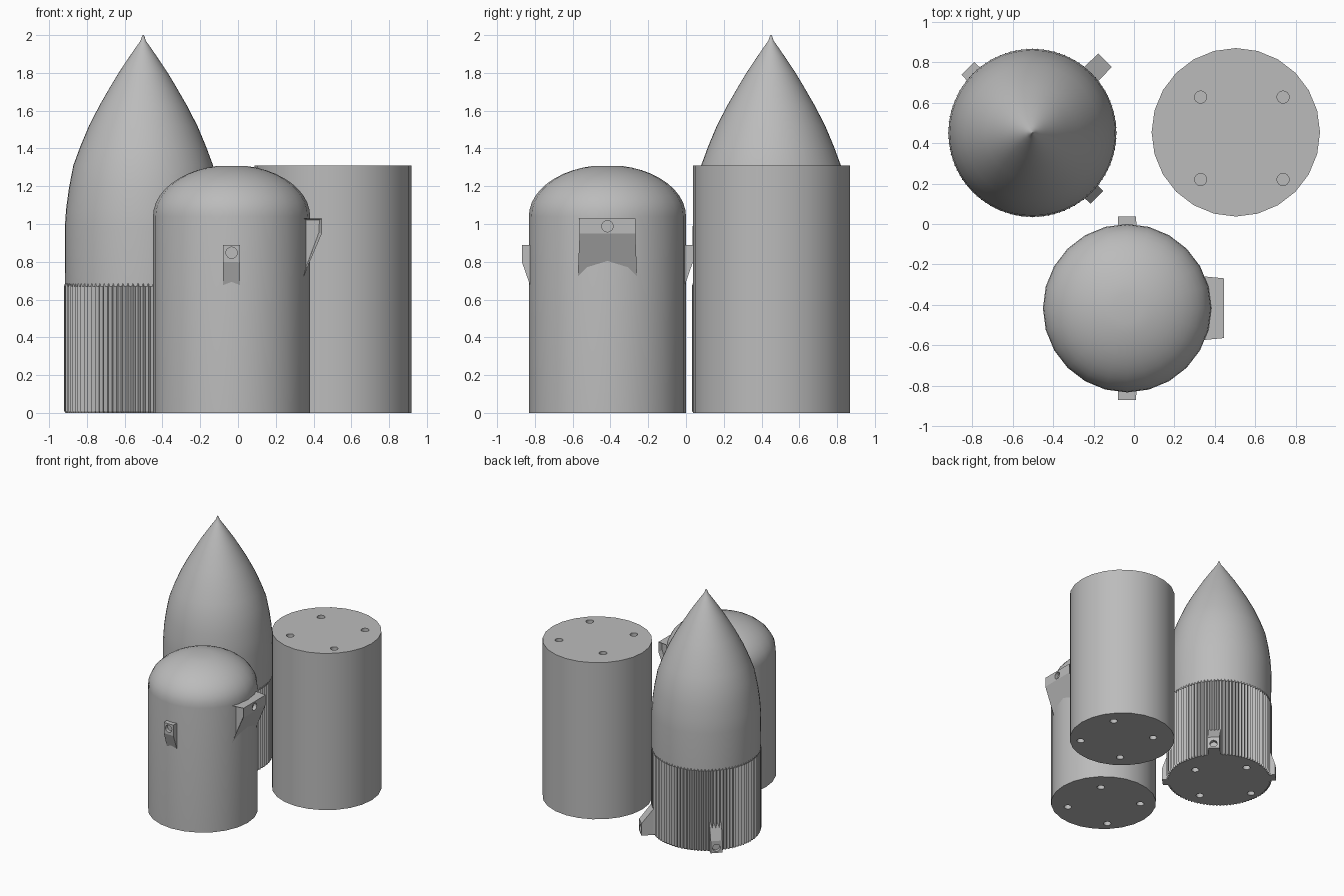
import bpy, bmesh
from math import sin, cos, pi, radians
from mathutils import Matrix, Vector

cube = bpy.data.objects.get("Cube")
if cube:
    bpy.data.objects.remove(cube, do_unlink=True)

grey = bpy.data.materials.new("plain_grey")
grey.use_nodes = True
grey.diffuse_color = (0.5, 0.5, 0.5, 1)
grey.node_tree.nodes["Principled BSDF"].inputs["Base Color"].default_value = (0.5, 0.5, 0.5, 1)

RADIUS = 0.416
HOLE = 0.03


def finish(name, bm, matrix=Matrix()):
    """Turn a bmesh into a named grey object."""
    bmesh.ops.recalc_face_normals(bm, faces=bm.faces)
    bm.transform(matrix)
    mesh = bpy.data.meshes.new(name)
    bm.to_mesh(mesh)
    bm.free()
    mesh.materials.append(grey)
    obj = bpy.data.objects.new(name, mesh)
    bpy.context.collection.objects.link(obj)
    return obj


def activate(obj):
    bpy.ops.object.select_all(action='DESELECT')
    obj.select_set(True)
    bpy.context.view_layer.objects.active = obj


def smooth(obj):
    activate(obj)
    bpy.ops.object.shade_smooth_by_angle(angle=radians(30))


def lathe(name, profile, centre, sides, tooth=0.0):
    """Revolve (radius, height) points; tooth sinks every other column."""
    bm = bmesh.new()
    rings = []
    for r, z in profile:
        ring = []
        for i in range(sides):
            a = 2 * pi * i / sides
            rr = r - tooth * (i % 2)
            ring.append(bm.verts.new((rr * cos(a), rr * sin(a), z)))
        rings.append(ring)
    for low, high in zip(rings, rings[1:]):
        for i in range(sides):
            j = (i + 1) % sides
            bm.faces.new((low[i], low[j], high[j], high[i]))
    bm.faces.new(rings[0])
    bm.faces.new(rings[-1])
    return finish(name, bm, Matrix.Translation((*centre, 0)))


def drill(obj, spots, axis, depth):
    """Sink round blind holes at the given spots, along axis."""
    bm = bmesh.new()
    turn = Vector((0, 0, 1)).rotation_difference(Vector(axis)).to_matrix().to_4x4()
    for spot in spots:
        bmesh.ops.create_cone(bm, cap_ends=True, segments=16, radius1=HOLE, radius2=HOLE,
                              depth=2 * depth, matrix=Matrix.Translation(spot) @ turn)
    cutter = finish("hole_cutter", bm)
    cutter.hide_render = True
    mod = obj.modifiers.new("holes", 'BOOLEAN')
    mod.operation = 'DIFFERENCE'
    mod.solver = 'EXACT'
    mod.object = cutter
    activate(obj)
    bpy.ops.object.modifier_apply(modifier=mod.name)
    bpy.data.objects.remove(cutter, do_unlink=True)


def end_holes(centre, z, offset_angle, first):
    """Four mounting points, slightly off the body's axis."""
    cx = centre[0] + 0.042 * cos(radians(offset_angle))
    cy = centre[1] + 0.042 * sin(radians(offset_angle))
    return [(cx + 0.288 * cos(radians(first + 90 * k)),
             cy + 0.288 * sin(radians(first + 90 * k)), z) for k in range(4)]


def bracket(name, centre, angle, z, way, reach, flat, drop, half, recess=False):
    """Wedge lug: flat outer pad, then a slope running back to the body."""
    inner = 0.38
    side = [(inner, 0), (reach, 0), (reach, flat), (inner, drop)]
    bm = bmesh.new()
    sides = []
    for s in (-1, 1):
        ring = []
        for r, h in side:
            w = half if r == inner else half * 0.94
            ring.append(bm.verts.new((r, s * w, z + way * h)))
        sides.append(ring)
    flanks = [bm.faces.new(ring) for ring in sides]
    for i in range(4):
        j = (i + 1) % 4
        bm.faces.new((sides[0][i], sides[0][j], sides[1][j], sides[1][i]))
    bmesh.ops.recalc_face_normals(bm, faces=bm.faces)
    if recess:
        bmesh.ops.inset_individual(bm, faces=flanks, thickness=0.014, depth=-0.03)
    place = Matrix.Translation((*centre, 0)) @ Matrix.Rotation(radians(angle), 4, 'Z')
    obj = finish(name, bm, place)
    axis = (cos(radians(angle)), sin(radians(angle)), 0)
    drill(obj, [place @ Vector((reach, 0, z + way * 0.042))], axis, 0.03)


# Plain straight cylinder
tank_at = (0.503, 0.453)
tank = lathe("plain_cylinder", [(RADIUS, 0), (RADIUS, 1.31)], tank_at, 24)
drill(tank, end_holes(tank_at, 1.31, -45, 45) + end_holes(tank_at, 0, -45, 45), (0, 0, 1), 0.05)
smooth(tank)

# Cylinder with an elliptical dome
dome_at = (-0.034, -0.416)
arc = [radians(a) for a in range(0, 85, 8)]
dome = lathe("domed_cylinder",
             [(RADIUS, 0)] + [(RADIUS * cos(a), 1.04 + 0.272 * sin(a)) for a in arc],
             dome_at, 24)
drill(dome, end_holes(dome_at, 0, 225, 45), (0, 0, 1), 0.05)
smooth(dome)

# Lugs on the domed cylinder
bracket("dome_front_lug", dome_at, -90, 0.89, -1, 0.453, 0.09, 0.3, 0.047)
bracket("dome_back_lug", dome_at, 90, 0.89, -1, 0.453, 0.09, 0.3, 0.047)
bracket("dome_wide_lug", dome_at, 0, 1.03, -1, 0.478, 0.08, 0.31, 0.157, True)

# Pointed nose above the ribbed skirt
nose_at = (-0.502, 0.45)
nose = lathe("pointed_nose",
             [(0.413, 0.67), (0.415, 0.98), (0.408, 1.08), (0.393, 1.19), (0.37, 1.31),
              (0.333, 1.41), (0.287, 1.52), (0.23, 1.63), (0.175, 1.725), (0.13, 1.8),
              (0.07, 1.89), (0.032, 1.945), (0.014, 1.97), (0.008, 1.99), (0.003, 2.0)],
             nose_at, 48)
smooth(nose)

# Ribbed skirt: alternate columns sunk to form vertical teeth
skirt = lathe("ribbed_skirt", [(0.412, 0), (0.418, 0.01), (0.418, 0.675), (0.414, 0.685)],
              nose_at, 192, 0.015)
drill(skirt, end_holes(nose_at, 0, 180, 0), (0, 0, 1), 0.05)

# Lugs at the foot of the skirt
bracket("skirt_long_lug", nose_at, 45, 0, 1, 0.507, 0.1, 0.26, 0.05)
bracket("skirt_left_lug", nose_at, -45, 0, 1, 0.45, 0.1, 0.3, 0.047)
bracket("skirt_right_lug", nose_at, 135, 0, 1, 0.45, 0.1, 0.3, 0.047)
